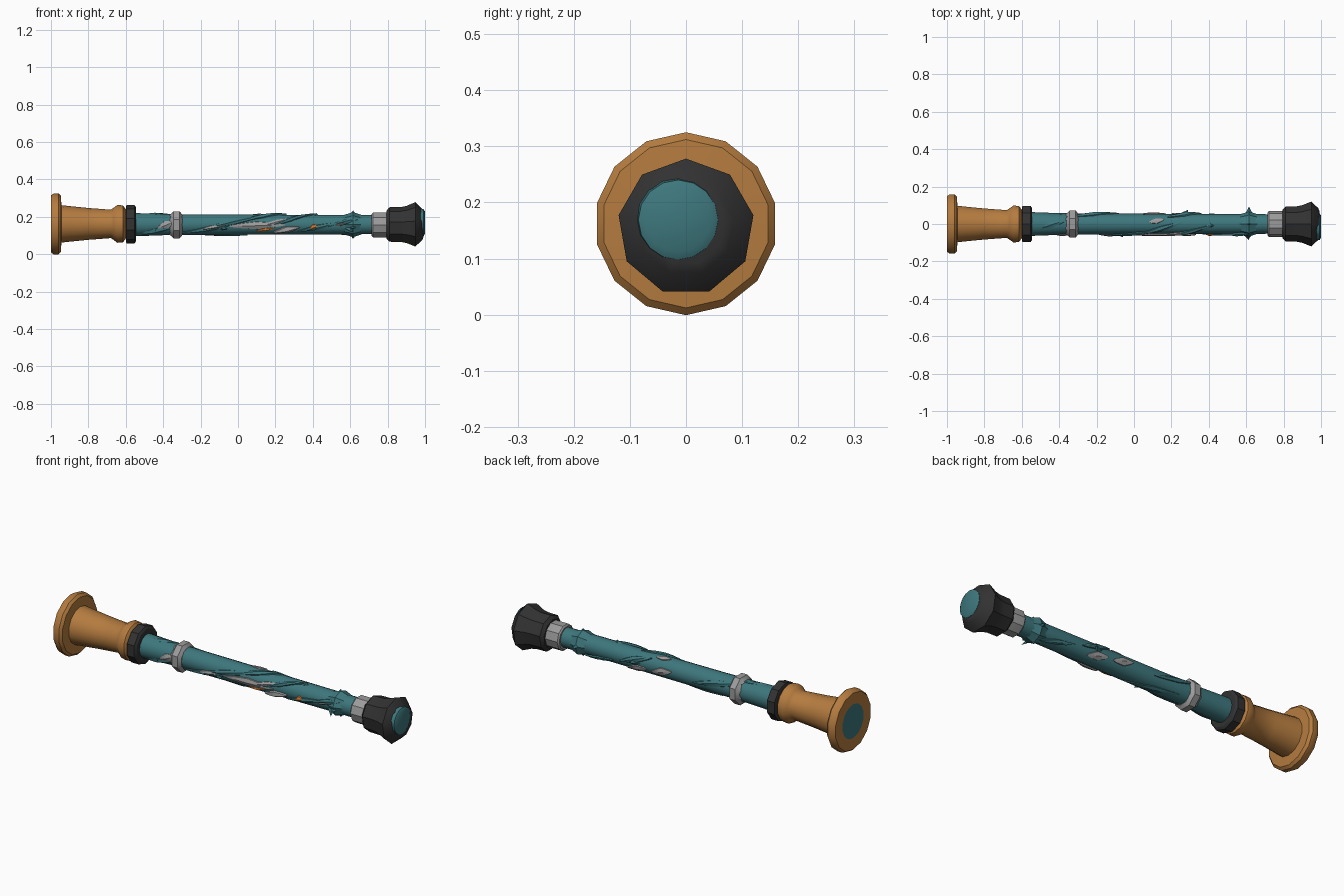
import bpy, bmesh, math

if "Cube" in bpy.data.objects:
    bpy.data.objects.remove(bpy.data.objects["Cube"])

def mat(name, c):
    m = bpy.data.materials.new(name)
    m.diffuse_color = (*c, 1)
    m.use_nodes = True
    m.node_tree.nodes["Principled BSDF"].inputs["Base Color"].default_value = m.diffuse_color
    return m

TEAL = mat("teal", (0.047, 0.185, 0.205))
WOOD = mat("orange brown", (0.46, 0.20, 0.05))
DARK = mat("charcoal", (0.032, 0.032, 0.033))
GREY = mat("grey", (0.33, 0.33, 0.33))
ORANGE = mat("bright orange", (0.65, 0.20, 0.03))
CZ = 0.162   # height of the axis
R = 0.055    # shaft radius


def finish(bm, name, mats, smooth=30):
    bmesh.ops.recalc_face_normals(bm, faces=bm.faces[:])
    me = bpy.data.meshes.new(name)
    bm.to_mesh(me)
    bm.free()
    for m in mats:
        me.materials.append(m)
    ob = bpy.data.objects.new(name, me)
    bpy.context.collection.objects.link(ob)
    if smooth:
        bpy.context.view_layer.objects.active = ob
        ob.select_set(True)
        bpy.ops.object.shade_smooth_by_angle(angle=math.radians(smooth))
        ob.select_set(False)
    return ob


def lathe(name, prof, n, mats, zc=CZ, yc=0.0, smooth=30, phase=0.0, end_mats=(0, 0)):
    """Turned part along x; prof is a list of (x, radius)."""
    bm = bmesh.new()
    rings = []
    for x, r in prof:
        rings.append([bm.verts.new((x, yc - r * math.cos(phase + 2 * math.pi * i / n),
                                    zc + r * math.sin(phase + 2 * math.pi * i / n)))
                      for i in range(n)])
    for a, b in zip(rings, rings[1:]):
        for i in range(n):
            bm.faces.new((a[i], a[(i + 1) % n], b[(i + 1) % n], b[i]))
    bm.faces.new(rings[0]).material_index = end_mats[0]
    bm.faces.new(rings[-1]).material_index = end_mats[1]
    return finish(bm, name, mats, smooth)


def sliver(name, x0, a0, x1, a1, w, h, m, zc=0.158, steps=8, peak=0.5):
    """Tapered raised leaf hugging the shaft. Angle 0 = front, 90 = top."""
    bm = bmesh.new()
    rows = []
    L = math.hypot(x1 - x0, math.radians(a1 - a0) * R)
    dx, da = (x1 - x0) / L, math.radians(a1 - a0) * R / L
    for i in range(steps + 1):
        t = i / steps
        k = t / peak if t < peak else (1 - t) / (1 - peak)
        k = 0.08 + 0.92 * k ** 0.7
        row = []
        for s, hh in ((-1, -0.006), (-0.75, 0.25 * h + 0.002), (0, h * (0.3 + 0.7 * k)),
                      (0.75, 0.25 * h + 0.002), (1, -0.006)):
            x = x0 + (x1 - x0) * t - da * s * w * k
            ang = math.radians(a0 + (a1 - a0) * t) + dx * s * w * k / R
            r = R + hh
            row.append(bm.verts.new((x, -r * math.cos(ang), zc + r * math.sin(ang))))
        rows.append(row)
    for a, b in zip(rows, rows[1:]):
        for j in range(4):
            bm.faces.new((a[j], a[j + 1], b[j + 1], b[j]))
        bm.faces.new((a[4], a[0], b[0], b[4]))
    bm.faces.new(rows[0])
    bm.faces.new(rows[-1])
    return finish(bm, name, [m])


def spike(name, x, a, lean, length, base, m, zc=0.158):
    """Small pointed thorn standing out of the shaft."""
    bm = bmesh.new()
    ar = math.radians(a)
    r = R - 0.005
    ring = []
    for ddx, dda in ((-base, 0), (0, -base * 0.7), (base, 0), (0, base * 0.7)):
        g = ar + dda / R
        ring.append(bm.verts.new((x + ddx, -r * math.cos(g), zc + r * math.sin(g))))
    q = R + length
    tip = bm.verts.new((x + lean, -q * math.cos(ar), zc + q * math.sin(ar)))
    bm.faces.new(ring)
    for i in range(4):
        bm.faces.new((ring[i], ring[(i + 1) % 4], tip))
    return finish(bm, name, [m], 0)


# Flared grip with a teal disc set in its end
lathe("flared_grip", [(-0.999, 0.092), (-1.0, 0.153), (-0.985, 0.163), (-0.96, 0.163), (-0.947, 0.15),
                      (-0.944, 0.100), (-0.90, 0.095), (-0.80, 0.085), (-0.68, 0.076),
                      (-0.665, 0.086), (-0.645, 0.101), (-0.615, 0.099), (-0.595, 0.072)],
      14, [WOOD, TEAL], end_mats=(1, 0), phase=math.pi / 14, smooth=40)

# Charcoal collar between grip and shaft
lathe("grip_collar", [(-0.6, 0.09), (-0.596, 0.102), (-0.553, 0.102), (-0.545, 0.09)],
      10, [DARK], zc=0.160, phase=math.pi / 10)

# Shaft
lathe("shaft", [(-0.56, 0.064), (-0.40, 0.058), (-0.2, 0.056), (0.3, 0.054), (0.73, 0.052)],
      14, [TEAL], zc=0.158)

# Grey ring near the grip
lathe("grey_ring", [(-0.37, 0.055), (-0.355, 0.066), (-0.345, 0.078), (-0.312, 0.078), (-0.298, 0.06)],
      8, [GREY], zc=0.157, phase=math.pi / 8)

# Teal thorn ring near the knob
lathe("thorn_ring", [(0.565, 0.052), (0.60, 0.062), (0.615, 0.068), (0.63, 0.062), (0.66, 0.052)],
      8, [TEAL], zc=0.158)
for a, l in ((90, 0.021), (180, 0.038), (270, 0.02), (345, 0.026)):
    spike("ring_thorn", 0.615, a, 0.0, l, 0.022, TEAL)
spike("long_thorn", 0.59, 335, 0.025, 0.04, 0.02, TEAL)

# Grey collar, charcoal pommel, teal cap
lathe("pommel_collar", [(0.715, 0.062), (0.722, 0.07), (0.79, 0.07), (0.81, 0.066)],
      10, [GREY], zc=0.156)
lathe("pommel", [(0.795, 0.078), (0.81, 0.095), (0.87, 0.096), (0.90, 0.102), (0.948, 0.122),
                 (0.985, 0.086), (0.992, 0.068)], 9, [DARK], zc=0.156, phase=math.pi / 2, smooth=35)
lathe("pommel_cap", [(0.975, 0.074), (0.993, 0.071), (1.0, 0.058)], 16, [TEAL], zc=0.169, yc=-0.014, smooth=40)

# Wrapping teal leaves: x0, angle0, x1, angle1, half width, height
for p in ((-0.54, -60, -0.36, -20, 0.022, 0.014), (-0.53, 60, -0.36, 110, 0.02, 0.009),
          (-0.36, 130, -0.08, 190, 0.02, 0.012), (-0.30, -50, -0.05, -10, 0.018, 0.012),
          (-0.18, -20, 0.14, 50, 0.016, 0.011), (0.02, 20, 0.26, 100, 0.018, 0.011),
          (0.14, -20, 0.42, 85, 0.015, 0.011), (0.18, 130, 0.36, 190, 0.02, 0.012),
          (0.32, -40, 0.54, 10, 0.016, 0.009), (0.50, 0, 0.64, 30, 0.016, 0.012),
          (-0.25, 230, 0.05, 285, 0.02, 0.008), (0.40, 200, 0.60, 250, 0.016, 0.008)):
    sliver("teal_leaf", *p, TEAL)

# Grey patches showing between the leaves
for p in ((-0.43, -20, -0.34, 15, 0.028, 0.010), (-0.05, -8, 0.25, -2, 0.025, 0.010),
          (0.12, -8, 0.30, 35, 0.017, 0.011), (-0.20, -25, -0.07, -5, 0.013, 0.014),
          (0.19, -45, 0.33, -15, 0.022, 0.018), (0.08, 100, 0.16, 115, 0.018, 0.006),
          (0.05, 170, 0.17, 200, 0.026, 0.008), (0.20, 195, 0.32, 225, 0.026, 0.008),
          (0.52, -5, 0.58, 10, 0.010, 0.012)):
    sliver("grey_patch", *p, GREY)

# Small bright orange flecks
sliver("orange_fleck", 0.10, -35, 0.19, -22, 0.010, 0.010, ORANGE)
sliver("orange_fleck", 0.385, -20, 0.425, -8, 0.018, 0.012, ORANGE)

# Leaf tips standing off the shaft
for x, a, lean, l in ((0.26, 175, 0.03, 0.022), (0.40, 80, 0.02, 0.008),
                      (-0.42, 330, -0.03, 0.012), (-0.09, 340, 0.03, 0.02)):
    spike("leaf_tip", x, a, lean, l, 0.03, TEAL)
